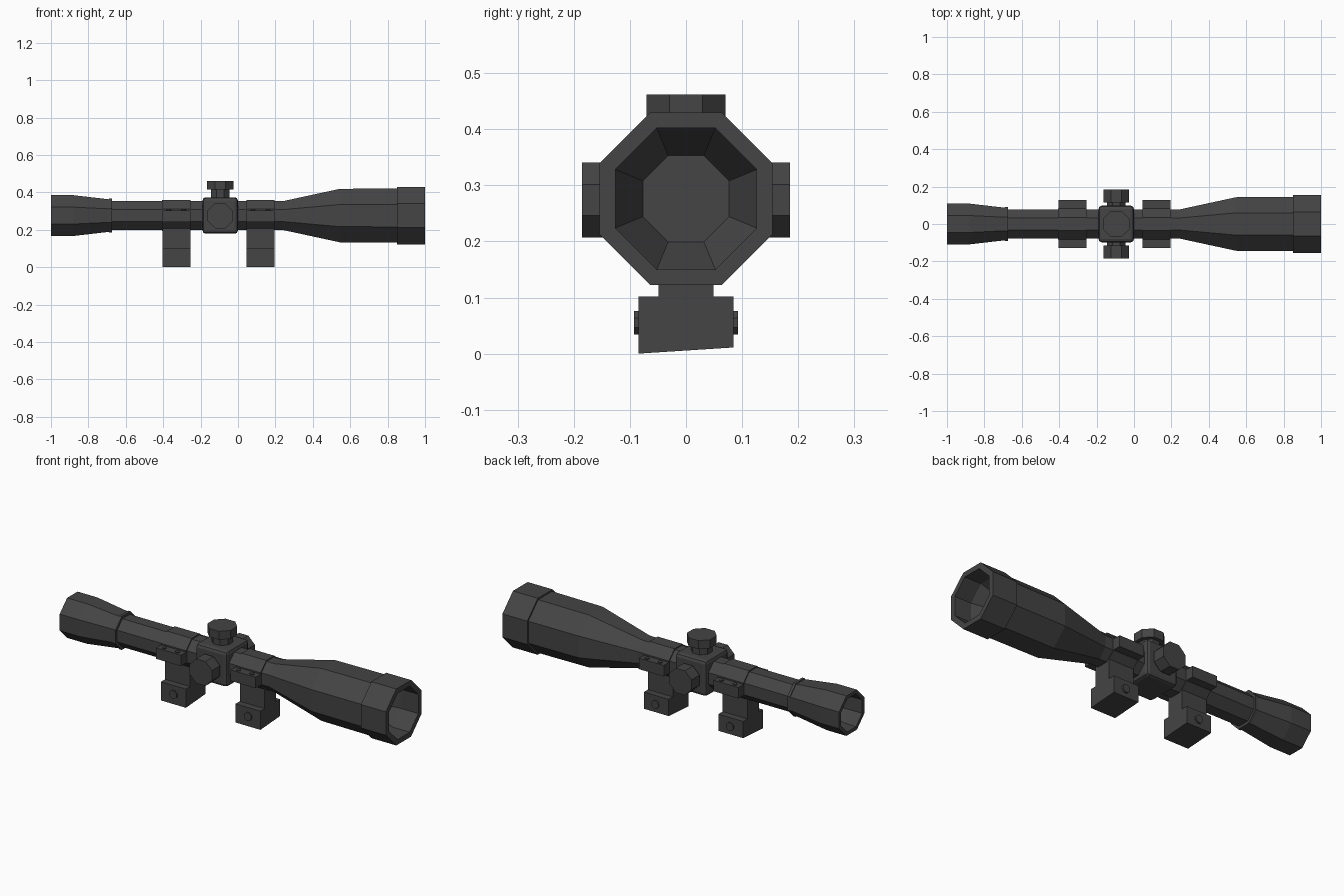
import bpy, bmesh, math
from mathutils import Matrix, Vector

if "Cube" in bpy.data.objects:
    bpy.data.objects.remove(bpy.data.objects["Cube"])

AXIS_Z = 0.276
TURRET_X = -0.095

grey = bpy.data.materials.new("dark grey metal")
grey.diffuse_color = (0.058, 0.058, 0.058, 1)
grey.use_nodes = True
grey.node_tree.nodes["Principled BSDF"].inputs["Base Color"].default_value = grey.diffuse_color


def finish(name, bm):
    bmesh.ops.recalc_face_normals(bm, faces=bm.faces)
    me = bpy.data.meshes.new(name)
    bm.to_mesh(me)
    bm.free()
    me.materials.append(grey)
    ob = bpy.data.objects.new(name, me)
    bpy.context.collection.objects.link(ob)
    return ob


def lathe(name, profile, origin, direction, sides=8):
    """Faceted turned part; profile is (distance along axis, half width over flats)."""
    bm = bmesh.new()
    d = Vector(direction)
    u = Vector((0, 0, 1)) if abs(d.z) < 0.5 else Vector((1, 0, 0))
    v = d.cross(u)
    rings = []
    for t, a in profile:
        r = a / math.cos(math.pi / sides)
        ring = []
        for i in range(sides):
            ang = (i + 0.5) * 2 * math.pi / sides
            ring.append(bm.verts.new(Vector(origin) + d * t
                                     + u * r * math.cos(ang) + v * r * math.sin(ang)))
        rings.append(ring)
    for a, b in zip(rings, rings[1:]):
        for i in range(sides):
            j = (i + 1) % sides
            bm.faces.new((a[i], a[j], b[j], b[i]))
    bm.faces.new(rings[0])
    bm.faces.new(rings[-1])
    return finish(name, bm)


def box(name, lo, hi):
    bm = bmesh.new()
    lo, hi = Vector(lo), Vector(hi)
    size = hi - lo
    bmesh.ops.create_cube(bm, size=1, matrix=Matrix.Translation((lo + hi) / 2)
                          @ Matrix.Diagonal((*size, 1)))
    return finish(name, bm)


# Scope tube: eyepiece recess, body, objective bell and objective recess
lathe("scope_tube", [
    (-0.82, 0.06), (-0.93, 0.088), (-1.0, 0.09),
    (-1.0, 0.109), (-0.88, 0.109), (-0.69, 0.087), (-0.69, 0.091),
    (-0.675, 0.091), (-0.675, 0.077), (0.24, 0.077), (0.545, 0.143),
    (0.85, 0.145), (0.85, 0.154), (1.0, 0.154),
    (1.0, 0.126), (0.9, 0.126), (0.8, 0.077),
], (0, 0, AXIS_Z), (1, 0, 0))

# Turret housing
housing = box("turret_housing", (-0.19, -0.098, 0.179), (0.0, 0.098, 0.374))
bev = housing.modifiers.new("bevel", 'BEVEL')
bev.width = 0.018
bev.segments = 2

# Adjustment knobs on top and both sides
lathe("top_knob", [(0.08, 0.05), (0.14, 0.05), (0.14, 0.07), (0.186, 0.07)],
      (TURRET_X, 0, AXIS_Z), (0, 0, 1))
for side, s in (("front", -1), ("back", 1)):
    lathe(side + "_knob", [(0.08, 0.05), (0.115, 0.05), (0.115, 0.067), (0.185, 0.067)],
          (TURRET_X, 0, AXIS_Z - 0.002), (0, s, 0))

# Two mounts: ring, flanges with screws, post, clamp base and cross bolt
for label, cx in (("rear", -0.33), ("forward", 0.12)):
    x0, x1 = cx - 0.075, cx + 0.075
    lathe(label + "_ring", [(x0, 0.083), (x1, 0.083)], (0, 0, AXIS_Z), (1, 0, 0))
    box(label + "_flanges", (x0, -0.127, 0.243), (x1, 0.127, 0.303))
    for sx in (-0.04, 0.04):
        for sy in (-0.107, 0.107):
            lathe(label + "_flange_screw", [(0.29, 0.011), (0.308, 0.011)],
                  (cx + sx, sy, 0), (0, 0, 1))
    box(label + "_post", (x0, -0.049, 0.09), (x1, 0.049, 0.235))
    base = box(label + "_base", (x0, -0.085, 0.0), (x1, 0.085, 0.102))
    for vert in base.data.vertices:
        if vert.co.z < 0.05 and vert.co.y > 0:
            vert.co.z = 0.011
    lathe(label + "_cross_bolt", [(-0.093, 0.021), (0.093, 0.021)],
          (cx + 0.003, 0, 0.055), (0, 1, 0))
